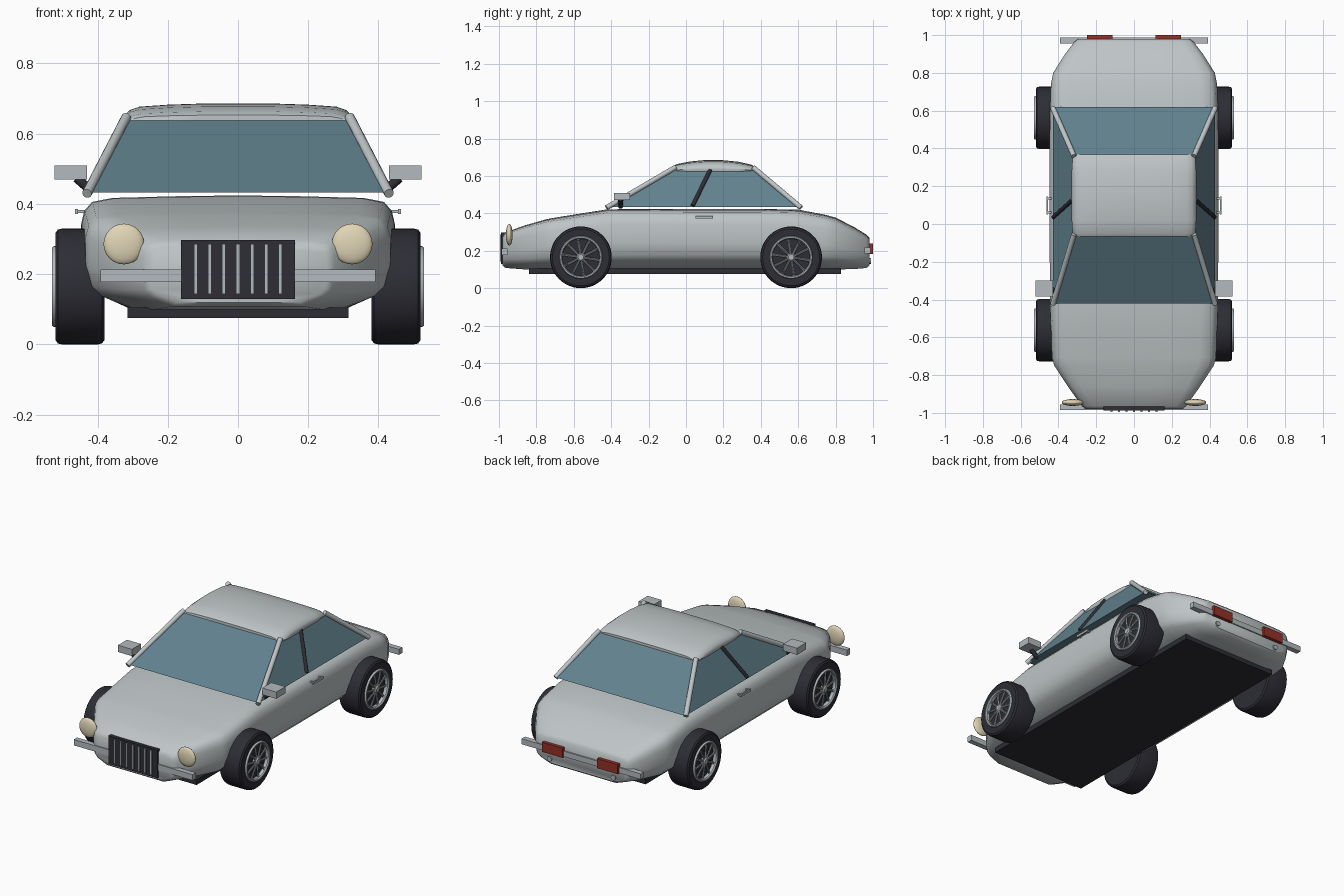
import bpy, bmesh, math
from mathutils import Vector, Matrix

if "Cube" in bpy.data.objects:
    bpy.data.objects.remove(bpy.data.objects["Cube"])


def material(name, rgb):
    m = bpy.data.materials.new(name)
    m.diffuse_color = (*rgb, 1)
    m.use_nodes = True
    m.node_tree.nodes["Principled BSDF"].inputs["Base Color"].default_value = m.diffuse_color
    return m


SILVER = material("silver paint", (0.52, 0.56, 0.57))
CHROME = material("trim metal", (0.45, 0.49, 0.51))
GLASS = material("tinted glass", (0.12, 0.22, 0.27))
BLACK = material("black rubber", (0.026, 0.026, 0.036))
CREAM = material("cream lamp", (0.75, 0.67, 0.47))
RED = material("red lamp", (0.30, 0.03, 0.02))


def finish(bm, name, mat, smooth=0):
    bmesh.ops.recalc_face_normals(bm, faces=bm.faces[:])
    me = bpy.data.meshes.new(name)
    bm.to_mesh(me)
    bm.free()
    me.materials.append(mat)
    ob = bpy.data.objects.new(name, me)
    bpy.context.collection.objects.link(ob)
    if smooth:
        bpy.ops.object.select_all(action='DESELECT')
        ob.select_set(True)
        bpy.context.view_layer.objects.active = ob
        bpy.ops.object.shade_smooth_by_angle(angle=math.radians(smooth))
    return ob


def box(name, mat, x, y, z):
    bm = bmesh.new()
    bmesh.ops.create_cube(bm, size=1)
    for v in bm.verts:
        for i, (lo, hi) in enumerate((x, y, z)):
            v.co[i] = lo + (v.co[i] + 0.5) * (hi - lo)
    return finish(bm, name, mat)


def add_rod(bm, a, b, r, sides):
    a, b = Vector(a), Vector(b)
    rot = (b - a).to_track_quat('Z', 'Y').to_matrix().to_4x4()
    bmesh.ops.create_cone(bm, cap_ends=True, segments=sides, radius1=r, radius2=r,
                          depth=(b - a).length,
                          matrix=Matrix.Translation((a + b) / 2) @ rot)


def rod(name, mat, a, b, r, sides=12):
    bm = bmesh.new()
    add_rod(bm, a, b, r, sides)
    return finish(bm, name, mat, 40)


def ellipsoid(name, mat, loc, scale):
    bm = bmesh.new()
    bmesh.ops.create_uvsphere(bm, u_segments=24, v_segments=12, radius=1,
                              matrix=Matrix.Translation(loc) @ Matrix.Diagonal((*scale, 1)))
    return finish(bm, name, mat, 60)


def bridge(bm, rings, closed=True):
    for a, b in zip(rings, rings[1:]):
        for i in range(len(a)):
            j = (i + 1) % len(a)
            bm.faces.new((a[i], a[j], b[j], b[i]))
    if closed:
        bm.faces.new(rings[0])
        bm.faces.new(rings[-1])


def loft(name, mat, half, stations, angle):
    """half: (x, z) fractions from bottom to top; stations: y, half width, bottom, top."""
    full = half + [(-x, z) for x, z in reversed(half)]
    bm = bmesh.new()
    rings = [[bm.verts.new((x * w, y, lo + z * (hi - lo))) for x, z in full]
             for y, w, lo, hi in stations]
    bridge(bm, rings)
    return finish(bm, name, mat, angle)


def lathe(name, mat, profile, centre, side, seg=48, angle=35, loop=False):
    """Spin (radius, offset) points about the x axis."""
    bm = bmesh.new()
    rings = [[bm.verts.new((side * x, centre[0] + r * math.cos(2 * math.pi * k / seg),
                            centre[1] + r * math.sin(2 * math.pi * k / seg)))
              for k in range(seg)] for r, x in profile]
    bridge(bm, rings + rings[:1] if loop else rings, not loop)
    return finish(bm, name, mat, angle)


# Body shell and floor
section = [(0.35, 0), (0.68, 0), (0.9, 0.14), (0.97, 0.24), (1, 0.45), (1, 0.75),
           (0.98, 0.87), (0.93, 0.95), (0.8, 0.985), (0.4, 1.0), (0.12, 1.005)]
loft("body", SILVER, section, [
    (-0.98, 0.255, 0.12, 0.28), (-0.965, 0.275, 0.108, 0.298), (-0.86, 0.35, 0.1, 0.335),
    (-0.75, 0.422, 0.1, 0.366), (-0.71, 0.434, 0.1, 0.374), (-0.56, 0.44, 0.1, 0.398),
    (-0.42, 0.445, 0.1, 0.42), (0, 0.447, 0.1, 0.422), (0.4, 0.447, 0.1, 0.422),
    (0.6, 0.445, 0.1, 0.418), (0.74, 0.44, 0.1, 0.392), (0.8, 0.428, 0.1, 0.376),
    (0.9, 0.365, 0.102, 0.325), (0.965, 0.315, 0.108, 0.285), (0.98, 0.295, 0.12, 0.27)], 45)
box("floor_pan", BLACK, (-0.315, 0.315), (-0.84, 0.83), (0.075, 0.105))

# Glass cabin
bm = bmesh.new()
bridge(bm, [[bm.verts.new(p) for p in ((-w, y0, z), (w, y0, z), (w, y1, z), (-w, y1, z))]
            for w, y0, y1, z in ((0.43, -0.42, 0.62, 0.433), (0.315, -0.06, 0.36, 0.64))])
finish(bm, "cabin_glass", GLASS)

# Domed roof
dome = [(0.5, 0), (0.98, 0), (1, 0.25), (0.98, 0.5), (0.93, 0.72), (0.85, 0.86),
        (0.6, 0.95), (0.3, 1)]
loft("roof", SILVER, dome, [
    (-0.065, 0.312, 0.622, 0.653), (-0.05, 0.325, 0.622, 0.663), (0.02, 0.33, 0.622, 0.677),
    (0.1, 0.33, 0.622, 0.685), (0.18, 0.33, 0.622, 0.686), (0.28, 0.33, 0.622, 0.676),
    (0.35, 0.325, 0.622, 0.66), (0.367, 0.31, 0.622, 0.65)], 50)

# Grille with bars
box("grille", BLACK, (-0.162, 0.162), (-0.988, -0.965), (0.13, 0.297))
for i in range(-3, 4):
    box("grille_bar", CHROME, (i * 0.04 - 0.005, i * 0.04 + 0.005), (-0.995, -0.98),
        (0.143, 0.286))

# Bumpers
box("front_bumper", CHROME, (-0.392, 0.392), (-0.986, -0.955), (0.178, 0.213))
box("rear_bumper", CHROME, (-0.392, 0.392), (0.955, 0.987), (0.185, 0.218))

for s in (-1, 1):
    def span(a, b):
        return tuple(sorted((s * a, s * b)))

    # Lamps and exhausts
    ellipsoid("headlight", CREAM, (s * 0.325, -0.945, 0.286), (0.058, 0.018, 0.058))
    box("tail_light", RED, span(0.115, 0.25), (0.975, 1.0), (0.183, 0.24))
    rod("exhaust_tip", CHROME, (s * 0.21, 0.93, 0.145), (s * 0.21, 0.988, 0.145), 0.015)

    # Roof pillars
    rod("front_pillar", SILVER, (s * 0.43, -0.425, 0.43), (s * 0.318, -0.055, 0.647), 0.014)
    rod("rear_pillar", SILVER, (s * 0.43, 0.615, 0.43), (s * 0.318, 0.36, 0.645), 0.014)
    rod("centre_pillar", BLACK, (s * 0.428, 0.035, 0.44), (s * 0.322, 0.13, 0.632), 0.011)

    # Mirrors and handles
    box("mirror", CHROME, span(0.43, 0.522), (-0.385, -0.3), (0.47, 0.51))
    rod("mirror_stalk", BLACK, (s * 0.415, -0.35, 0.435), (s * 0.46, -0.35, 0.474), 0.013)
    box("door_handle", CHROME, span(0.456, 0.464), (0.05, 0.145), (0.372, 0.386))
    for y in (0.055, 0.13):
        box("handle_stem", CHROME, span(0.435, 0.458), (y, y + 0.01), (0.375, 0.383))

    # Wheels: tyre, rim ring, hub and wire spokes
    for y in (-0.562, 0.562):
        c = (y, 0.165)
        lathe("tyre", BLACK, [(0.1, 0.38), (0.152, 0.38), (0.162, 0.387), (0.165, 0.4),
                              (0.165, 0.5), (0.162, 0.513), (0.152, 0.52), (0.114, 0.52),
                              (0.108, 0.505)], c, s)
        lathe("rim", CHROME, [(0.115, 0.51), (0.115, 0.524), (0.111, 0.53), (0.104, 0.53),
                              (0.099, 0.524), (0.099, 0.503)], c, s, loop=True)
        lathe("hub", CHROME, [(0.022, 0.5), (0.022, 0.522), (0.015, 0.529)], c, s, 16)
        bm = bmesh.new()
        for k in range(20):
            t = 2 * math.pi * k / 20
            for r0, r1, twist in ((0.018, 0.102, 0.12 if k % 2 else -0.12),):
                add_rod(bm, (s * 0.52, y + r0 * math.cos(t), 0.165 + r0 * math.sin(t)),
                        (s * 0.514, y + r1 * math.cos(t + twist),
                         0.165 + r1 * math.sin(t + twist)), 0.0035, 6)
        finish(bm, "spokes", CHROME, 40)
